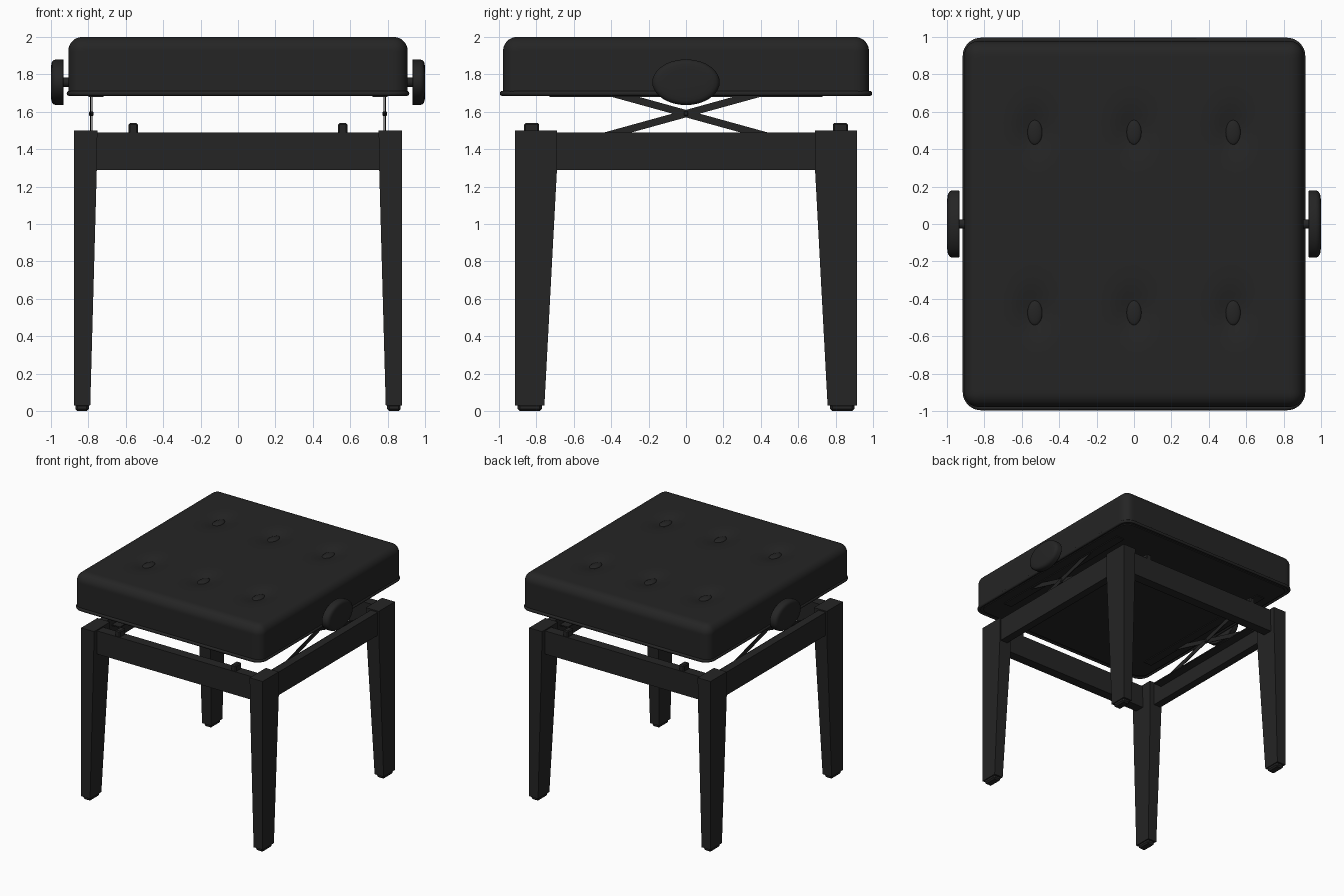
import bpy, bmesh, math
from mathutils import Vector

if "Cube" in bpy.data.objects:
    bpy.data.objects.remove(bpy.data.objects["Cube"])

black = bpy.data.materials.new("black")
black.diffuse_color = (0.018, 0.018, 0.018, 1)
black.use_nodes = True
black.node_tree.nodes["Principled BSDF"].inputs["Base Color"].default_value = black.diffuse_color
SIDES = (-1, 1)


def finish(name, bm, smooth=None):
    bmesh.ops.recalc_face_normals(bm, faces=bm.faces[:])
    me = bpy.data.meshes.new(name)
    bm.to_mesh(me)
    bm.free()
    ob = bpy.data.objects.new(name, me)
    bpy.context.collection.objects.link(ob)
    me.materials.append(black)
    if smooth:
        bpy.ops.object.select_all(action='DESELECT')
        ob.select_set(True)
        bpy.context.view_layer.objects.active = ob
        bpy.ops.object.shade_smooth_by_angle(angle=math.radians(smooth))
    return ob


def box(name, lo, hi, bevel=0.0, segs=1, vertical=False):
    bm = bmesh.new()
    bmesh.ops.create_cube(bm, size=1)
    lo, hi = Vector(lo), Vector(hi)
    for v in bm.verts:
        v.co = Vector((lo[i] + (v.co[i] + 0.5) * (hi[i] - lo[i]) for i in range(3)))
    if bevel:
        edges = [e for e in bm.edges if not vertical
                 or abs(e.verts[0].co.z - e.verts[1].co.z) > 1e-4]
        bmesh.ops.bevel(bm, geom=edges, offset=bevel, segments=segs,
                        profile=0.5, affect='EDGES')
    return finish(name, bm, 40 if segs > 1 else None)


def mbox(name, sx, sy, x, y, z, bevel=0.0):
    # box given by its ranges on the +x +y side, mirrored by signs
    xs, ys = sorted((sx * x[0], sx * x[1])), sorted((sy * y[0], sy * y[1]))
    return box(name, (xs[0], ys[0], z[0]), (xs[1], ys[1], z[1]), bevel)


# Tapered legs with feet, and bump stops on the end rails
for sx in SIDES:
    for sy in SIDES:
        tag = ("front" if sy < 0 else "back") + ("_left" if sx < 0 else "_right")
        bm = bmesh.new()
        rings = []
        for z, xi, yi in ((0.03, 0.79, 0.757), (1.29, 0.755, 0.69), (1.5, 0.752, 0.69)):
            rings.append([bm.verts.new((sx * x, sy * y, z)) for x, y in
                          ((xi, yi), (0.877, yi), (0.877, 0.913), (xi, 0.913))])
        for a, b in zip(rings, rings[1:]):
            for i in range(4):
                j = (i + 1) % 4
                bm.faces.new((a[i], a[j], b[j], b[i]))
        bm.faces.new(rings[0])
        bm.faces.new(rings[-1])
        finish(tag + "_leg", bm)
        mbox(tag + "_foot", sx, sy, (0.797, 0.87), (0.77, 0.9), (0, 0.04), 0.012)
        mbox(tag + "_bump_stop", sx, sy, (0.535, 0.585), (0.785, 0.865), (1.48, 1.54), 0.008)

# Rails
for s in SIDES:
    mbox("front_rail" if s < 0 else "back_rail", 1, s,
         (-0.76, 0.76), (0.785, 0.87), (1.288, 1.49))
    mbox("left_rail" if s < 0 else "right_rail", s, 1,
         (0.797, 0.867), (-0.7, 0.7), (1.288, 1.49))

# Scissor lift: crossed flat bars, pivot, mounting angles
for sx in SIDES:
    tag = "left" if sx < 0 else "right"
    for k in SIDES:
        x0, h, L = sx * 0.785 + k * 0.004, 0.02, 0.52
        bm = bmesh.new()
        cross = []
        for dx in (-0.003, 0.003):
            cross.append([bm.verts.new((x0 + dx, y, 1.59 + k * 0.276 * y + dz))
                          for y, dz in ((-L, -h), (L, -h), (L, h), (-L, h))])
        bm.faces.new(cross[0])
        bm.faces.new(cross[1])
        for i in range(4):
            j = (i + 1) % 4
            bm.faces.new((cross[0][i], cross[0][j], cross[1][j], cross[1][i]))
        finish(tag + "_scissor_bar", bm)
    mbox(tag + "_pivot", sx, 1, (0.773, 0.797), (-0.012, 0.012), (1.578, 1.602), 0.004)
    mbox(tag + "_rail_angle", sx, 1, (0.72, 0.797), (-0.6, 0.6), (1.42, 1.43))
    mbox(tag + "_seat_angle", sx, 1, (0.72, 0.8), (-0.73, 0.73), (1.68, 1.695))

# Oval height knobs, lathed from a profile, with shafts
profile = [(0.932, 0.0), (0.932, 0.97), (0.936, 1.0), (0.972, 1.0),
           (0.985, 0.97), (0.994, 0.9), (0.998, 0.8), (1.0, 0.6), (1.0, 0.0)]
N = 40
for sx in SIDES:
    tag = "left" if sx < 0 else "right"
    bm = bmesh.new()
    rings = [[bm.verts.new((sx * x, 0.18 * r * math.cos(2 * math.pi * i / N),
                            1.758 + 0.122 * r * math.sin(2 * math.pi * i / N)))
              for i in range(N)] for x, r in profile[1:-1]]
    for a, b in zip(rings, rings[1:]):
        for i in range(N):
            j = (i + 1) % N
            bm.faces.new((a[i], a[j], b[j], b[i]))
    bm.faces.new(rings[0])
    bm.faces.new(rings[-1])
    finish(tag + "_knob", bm, 40)
    bm = bmesh.new()
    bmesh.ops.create_cone(bm, cap_ends=True, segments=20, radius1=0.025,
                          radius2=0.025, depth=0.08)
    for v in bm.verts:
        v.co = (sx * 0.91 + v.co.z, v.co.x, 1.758 + v.co.y)
    finish(tag + "_knob_shaft", bm, 40)

# Seat base board and the welt around it
box("seat_board", (-0.88, -0.95, 1.687), (0.88, 0.95, 1.72), 0.08, 6, True)
bm = bmesh.new()
W, D, R, S, T = 0.903, 0.983, 0.085, 8, 10
path = []
for q, (cx, cy) in enumerate(((1, 1), (-1, 1), (-1, -1), (1, -1))):
    for i in range(S + 1):
        a = math.pi / 2 * (q + i / S)
        path.append((Vector((cx * (W - R) + R * math.cos(a), cy * (D - R) + R * math.sin(a), 1.698)),
                     Vector((math.cos(a), math.sin(a), 0))))
rings = [[bm.verts.new(p + 0.013 * (n * math.cos(2 * math.pi * t / T)
                                    + Vector((0, 0, math.sin(2 * math.pi * t / T)))))
          for t in range(T)] for p, n in path]
for k in range(len(rings)):
    a, b = rings[k], rings[(k + 1) % len(rings)]
    for t in range(T):
        u = (t + 1) % T
        bm.faces.new((a[t], a[u], b[u], b[t]))
finish("seat_welt", bm, 60)

# Tufted cushion: rounded box pulled down around each button
tufts = [(x, y) for x in (-0.53, 0, 0.53) for y in (-0.475, 0.49)]
half, mid, rad = Vector((0.907, 0.978, 0.153)), Vector((0, 0, 1.847)), 0.075
bm = bmesh.new()
bmesh.ops.create_cube(bm, size=2)
bmesh.ops.subdivide_edges(bm, edges=bm.edges[:], cuts=63, use_grid_fill=True)
for v in bm.verts:
    p = Vector([math.sin(c * math.pi / 2) * h for c, h in zip(v.co, half)])
    r = rad if p.z > 0 else 0.075
    inner = Vector([max(-(h - r), min(h - r, c)) for c, h in zip(p, half)])
    if p.z < 0:
        inner.z = p.z     # sides run straight down to the welt
    d = p - inner
    if d.length > 1e-6:
        p = inner + d.normalized() * min(r, r * max(abs(c) for c in d) / r)
    if v.co.z > 0.99:
        for tx, ty in tufts:
            q = math.hypot((p.x - tx) / 0.085, (p.y - ty) / 0.12)
            p.z -= 0.035 * math.exp(-q * q)
    v.co = p + mid
finish("seat_cushion", bm, 60)

# Oval buttons
for tx, ty in tufts:
    bm = bmesh.new()
    bmesh.ops.create_uvsphere(bm, u_segments=20, v_segments=10, radius=1)
    for v in bm.verts:
        v.co = (tx + 0.04 * v.co.x, ty + 0.068 * v.co.y, 1.972 + 0.014 * v.co.z)
    finish("seat_button", bm, 60)
